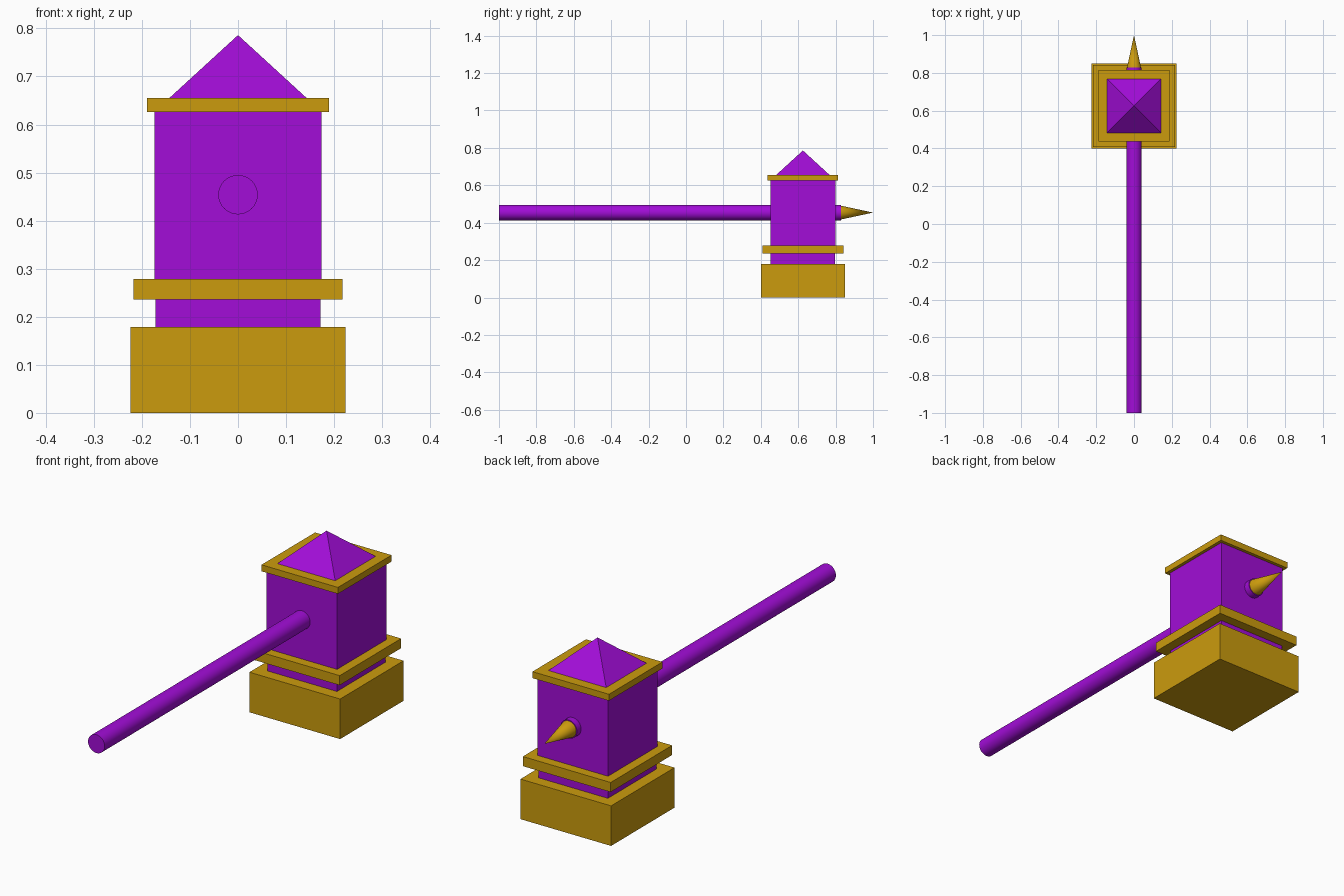
import bpy, math

if "Cube" in bpy.data.objects:
    bpy.data.objects.remove(bpy.data.objects["Cube"])

CY = 0.625  # centre of the tower along y
HZ = 0.454  # height of the pole axis


def material(name, rgb):
    m = bpy.data.materials.new(name)
    m.diffuse_color = (*rgb, 1)
    m.use_nodes = True
    m.node_tree.nodes["Principled BSDF"].inputs["Base Color"].default_value = m.diffuse_color
    return m


purple = material("purple", (0.36, 0.004, 0.68))
gold = material("gold", (0.60, 0.33, 0.004))


def block(name, half, z0, z1, mat):
    bpy.ops.mesh.primitive_cube_add(size=1, location=(0, CY, (z0 + z1) / 2))
    o = bpy.context.object
    o.name = name
    o.scale = (2 * half, 2 * half, z1 - z0)
    bpy.ops.object.transform_apply(location=False, rotation=False, scale=True)
    o.data.materials.append(mat)


def rod(name, r0, r1, y0, y1, mat):
    # round part running from y0 (radius r0) to y1 (radius r1)
    bpy.ops.mesh.primitive_cone_add(vertices=32, radius1=r0, radius2=r1, depth=y1 - y0,
                                    end_fill_type='TRIFAN',
                                    location=(0, (y0 + y1) / 2, HZ),
                                    rotation=(-math.pi / 2, 0, 0))
    o = bpy.context.object
    o.name = name
    o.data.materials.append(mat)
    bpy.ops.object.shade_smooth_by_angle(angle=math.radians(40))


# Stacked square tower
block("base", 0.224, 0.0, 0.179, gold)
block("neck", 0.172, 0.179, 0.236, purple)
block("lower_band", 0.217, 0.236, 0.279, gold)
block("body", 0.174, 0.279, 0.626, purple)
block("upper_band", 0.189, 0.626, 0.655, gold)

# Pyramid roof
bpy.ops.mesh.primitive_cone_add(vertices=4, radius1=0.143 * math.sqrt(2), radius2=0,
                                depth=0.131, location=(0, CY, 0.7205),
                                rotation=(0, 0, math.pi / 4))
roof = bpy.context.object
roof.name = "roof"
roof.data.materials.append(purple)

# Pole through the tower, with a pointed tip at the back
rod("pole", 0.041, 0.041, -1.0, 0.828, purple)
rod("tip", 0.037, 0.0, 0.828, 1.0, gold)
